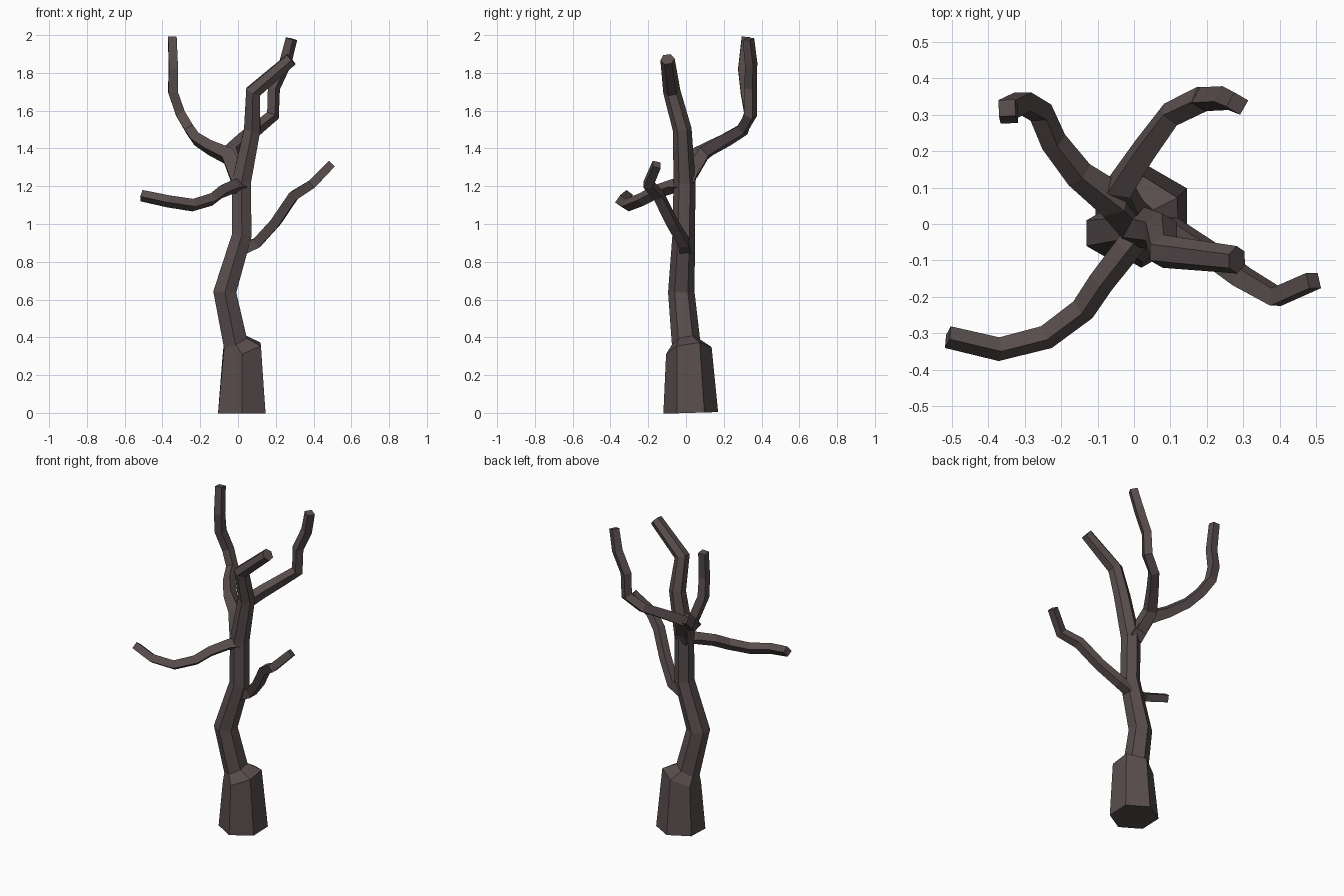
import bpy, bmesh, math
from mathutils import Vector

bark = bpy.data.materials.new("bark")
bark.diffuse_color = (0.1, 0.075, 0.075, 1)


def limb(name, sides, turn, pts):
    """Faceted tube through (x, y, z, radius) points, closed at both ends."""
    bm = bmesh.new()
    pos = [Vector(p[:3]) for p in pts]
    dirs = [(b - a).normalized() for a, b in zip(pos, pos[1:])]
    rings, last = [], None
    for i, p in enumerate(pts):
        t = (dirs[max(i - 1, 0)] + dirs[min(i, len(dirs) - 1)]).normalized()
        if last is None:
            q = Vector((0, 0, 1)).rotation_difference(t)
            u, v = q @ Vector((1, 0, 0)), q @ Vector((0, 1, 0))
        else:
            q = last.rotation_difference(t)
            u, v = q @ u, q @ v
        last = t
        ring = []
        for k in range(sides):
            a = math.radians(turn) + math.tau * k / sides
            ring.append(bm.verts.new(pos[i] + p[3] * (math.cos(a) * u + math.sin(a) * v)))
        rings.append(ring)
    for r, s in zip(rings, rings[1:]):
        for k in range(sides):
            n = (k + 1) % sides
            bm.faces.new((r[k], r[n], s[n], s[k]))
    bm.faces.new(rings[0][::-1])
    bm.faces.new(rings[-1])
    bmesh.ops.recalc_face_normals(bm, faces=bm.faces)
    me = bpy.data.meshes.new(name)
    bm.to_mesh(me)
    bm.free()
    me.materials.append(bark)
    ob = bpy.data.objects.new(name, me)
    bpy.context.collection.objects.link(ob)
    return ob


# Trunk: flared foot, narrow neck, crooked stem and bent top
limb("trunk", 6, 30, [
    (0.02, 0.025, 0, 0.145), (0.02, 0.015, 0.33, 0.122), (-0.015, 0.0, 0.375, 0.076),
    (-0.07, -0.025, 0.64, 0.07), (0.02, -0.012, 0.94, 0.06), (0.018, -0.008, 1.22, 0.058),
    (0.075, -0.02, 1.5, 0.05), (0.08, -0.075, 1.7, 0.046), (0.282, -0.098, 1.872, 0.038)])
# Lower right branch
limb("right_branch", 4, 45, [
    (0.03, -0.005, 0.87, 0.042), (0.1, -0.01, 0.9, 0.038), (0.2, -0.075, 1.01, 0.036),
    (0.295, -0.145, 1.15, 0.036), (0.39, -0.2, 1.21, 0.034), (0.492, -0.155, 1.315, 0.031)])
# Left front branch
limb("left_branch", 4, 45, [
    (0.02, -0.02, 1.2, 0.042), (-0.02, -0.07, 1.2, 0.038), (-0.09, -0.16, 1.17, 0.036),
    (-0.14, -0.235, 1.13, 0.035), (-0.24, -0.31, 1.1, 0.034), (-0.37, -0.343, 1.12, 0.033),
    (-0.51, -0.31, 1.15, 0.031)])
# Rear fork: left arm carries the stem
limb("rear_left_branch", 4, 45, [
    (0.01, 0.0, 1.22, 0.058), (-0.05, 0.06, 1.36, 0.052), (-0.15, 0.135, 1.405, 0.041),
    (-0.22, 0.225, 1.45, 0.037), (-0.255, 0.305, 1.5, 0.036), (-0.305, 0.335, 1.585, 0.036),
    (-0.345, 0.315, 1.7, 0.036), (-0.342, 0.3, 1.82, 0.034), (-0.348, 0.318, 1.99, 0.032)])
limb("rear_right_branch", 4, 45, [
    (-0.01, 0.03, 1.27, 0.05), (-0.04, 0.1, 1.385, 0.045), (0.03, 0.205, 1.45, 0.039),
    (0.1, 0.3, 1.505, 0.036), (0.185, 0.342, 1.575, 0.036), (0.19, 0.342, 1.72, 0.034),
    (0.25, 0.345, 1.85, 0.034), (0.283, 0.33, 1.98, 0.032)])
